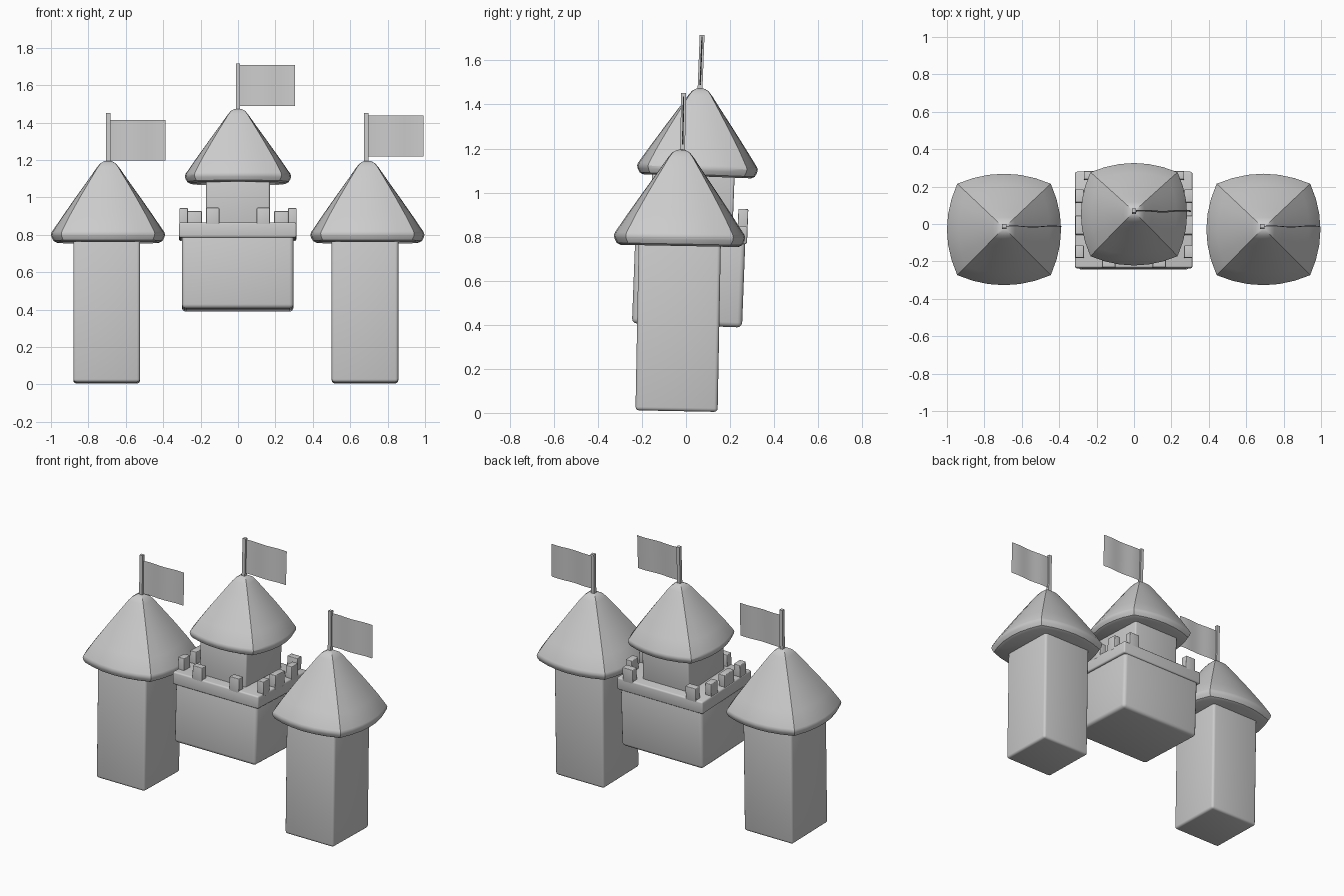
import bpy, bmesh, math
from mathutils import Matrix, Vector

if "Cube" in bpy.data.objects:
    bpy.data.objects.remove(bpy.data.objects["Cube"])

stone = bpy.data.materials.new("grey_stone")
stone.diffuse_color = (0.6, 0.6, 0.6, 1)
stone.use_nodes = True
stone.node_tree.nodes["Principled BSDF"].inputs["Base Color"].default_value = stone.diffuse_color


def finish(name, bm, lean, bevel=0.0):
    """Make an object from bm, leaning it back about a pivot on the x axis."""
    bmesh.ops.recalc_face_normals(bm, faces=bm.faces[:])
    if bevel:
        bmesh.ops.bevel(bm, geom=bm.edges[:], offset=bevel, segments=3,
                        profile=0.5, affect='EDGES', clamp_overlap=True)
    angle, py, pz = lean
    p = Matrix.Translation((0, py, pz))
    bm.transform(p @ Matrix.Rotation(math.radians(angle), 4, 'X') @ p.inverted())
    me = bpy.data.meshes.new(name)
    bm.to_mesh(me)
    bm.free()
    me.materials.append(stone)
    ob = bpy.data.objects.new(name, me)
    bpy.context.collection.objects.link(ob)
    bpy.ops.object.select_all(action='DESELECT')
    ob.select_set(True)
    bpy.context.view_layer.objects.active = ob
    bpy.ops.object.shade_smooth_by_angle(angle=math.radians(32))
    return ob


def box(name, xs, ys, zs, lean, bevel=0.0):
    bm = bmesh.new()
    size = Vector((xs[1] - xs[0], ys[1] - ys[0], zs[1] - zs[0]))
    mid = Vector((sum(xs) / 2, sum(ys) / 2, sum(zs) / 2))
    bmesh.ops.create_cube(bm, size=1, matrix=Matrix.Translation(mid) @ Matrix.Diagonal(size).to_4x4())
    return finish(name, bm, lean, bevel)


def roof(name, cx, cy, z0, hx, hy, height, lean):
    """Four-sided roof with bowed sides, a rounded rim and a blunt tip."""
    # (height fraction, width fraction, bow of the sides)
    rings = [(0, .90, .18), (.02, .955, .18), (.065, .99, .18), (.10, 1, .18),
             (.13, .985, .18), (.32, .80, .16), (.55, .57, .14), (.78, .335, .11),
             (.92, .195, .08), (.97, .135, .06), (.995, .07, .05), (1, .03, .05)]
    n = 6
    bm = bmesh.new()
    loops = []
    for fz, s, bow in rings:
        ring = []
        for side in range(4):
            c, d = round(math.cos(side * math.pi / 2)), round(math.sin(side * math.pi / 2))
            for i in range(n):
                t = -1 + 2 * i / n
                along, out = t * (1 - bow), 1 - bow * t * t
                x, y = c * out - d * along, d * out + c * along
                ring.append(bm.verts.new((cx + x * hx * s, cy + y * hy * s, z0 + fz * height)))
        loops.append(ring)
    for a, b in zip(loops, loops[1:]):
        for i in range(len(a)):
            j = (i + 1) % len(a)
            bm.faces.new((a[i], a[j], b[j], b[i]))
    bm.faces.new(loops[0])
    bm.faces.new(loops[-1])
    finish(name, bm, lean)


def flag(name, x, y, z_pole, z_top, z0, z1, length, lean):
    """Square pole with a thin, faintly rippled cloth."""
    box(name + "_pole", (x - .011, x + .011), (y - .011, y + .011), (z_pole, z_top), lean)
    bm = bmesh.new()
    cols = []
    for i in range(13):
        px = x + length * i / 12
        py = y + .003 * math.sin(i / 12 * 3 * math.pi)
        cols.append([bm.verts.new((px, py, z)) for z in (z0, z1)])
    for a, b in zip(cols, cols[1:]):
        bm.faces.new((a[0], b[0], b[1], a[1]))
    finish(name + "_cloth", bm, lean)


# Side towers: shaft, roof and flag
for side, xb, xr, xp, f0, f1 in (("left", -.702, -.695, -.694, 1.198, 1.415),
                                 ("right", .679, .692, .686, 1.218, 1.437)):
    lean = (-1.1, -.03, .76)
    box(side + "_tower_shaft", (xb - .178, xb + .178), (-.215, .158), (.008, .80), lean, .016)
    roof(side + "_tower_roof", xr, -.03, .758, .305, .298, .437, lean)
    flag(side + "_flag", xp, -.024, 1.15, 1.452, f0, f1, .307, lean)

# Central hall with its rim
lean = (-2.2, .02, .8)
box("hall_body", (-.30, .297), (-.23, .27), (.397, .80), lean, .022)
box("hall_rim", (-.315, .312), (-.237, .278), (.775, .857), lean, .01)


# Merlons along the front, back and both sides
def merlon(name, xs, ys):
    box(name, xs, ys, (.84, .935), lean, .004)


for s in (-1, 1):
    tag = "left" if s < 0 else "right"
    merlon("front_merlon_" + tag, sorted((s * .10, s * .17)), (-.237, -.192))
    merlon("back_merlon_" + tag, sorted((s * .193, s * .268)), (.233, .278))
    for i, (ya, yb) in enumerate(((-.185, -.12), (-.06, .04), (.11, .18))):
        merlon("side_merlon_%s_%d" % (tag, i + 1), sorted((s * .268, s * .313)), (ya, yb))

# Keep rising from the hall, with its roof and flag
box("keep_shaft", (-.17, .17), (-.165, .21), (.83, 1.12), lean, .01)
roof("keep_roof", 0, .04, 1.075, .284, .274, .40, lean)
flag("keep_flag", .001, .038, 1.43, 1.717, 1.49, 1.71, .305, lean)
